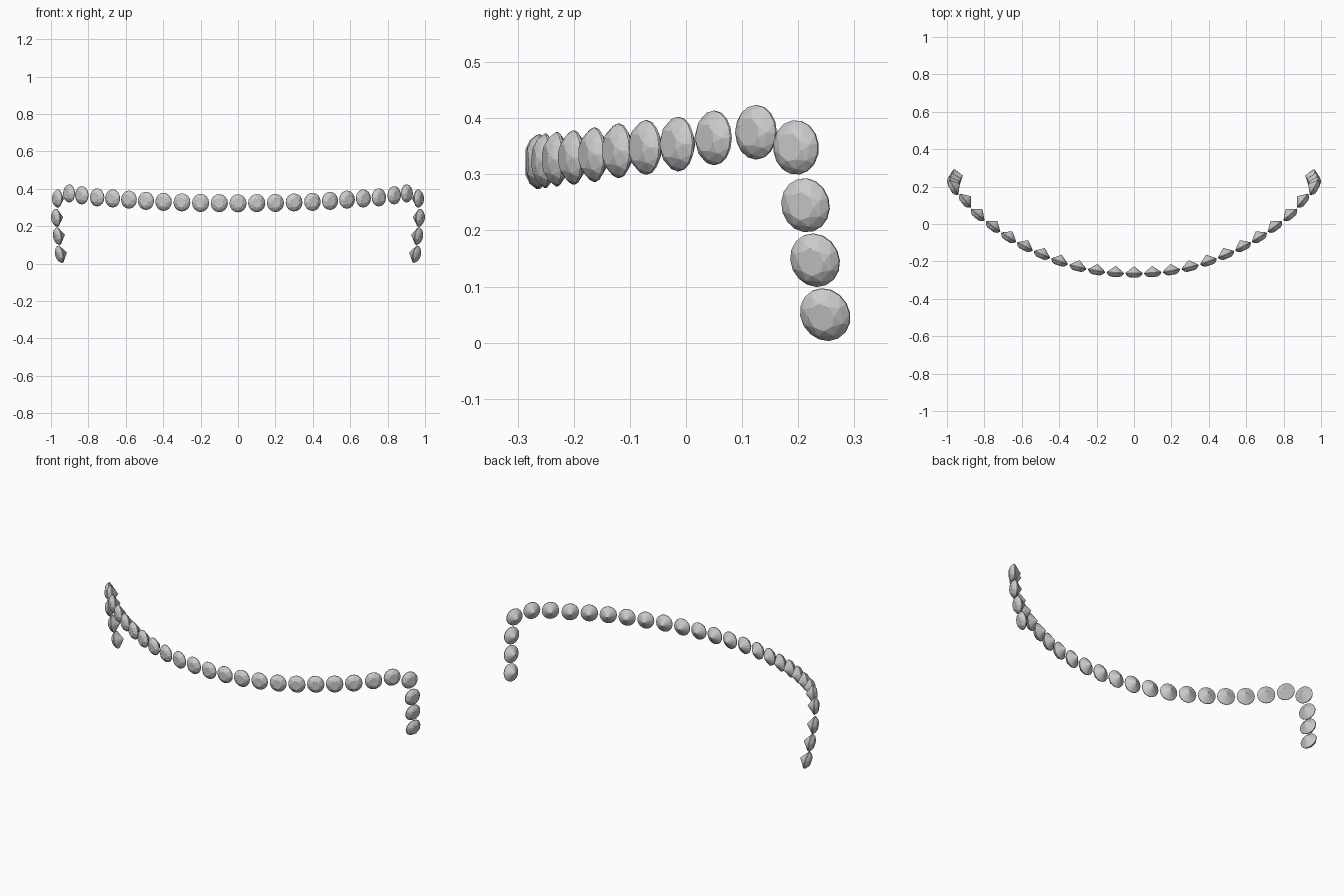
import bpy, bmesh, math
from mathutils import Vector, Matrix

if "Cube" in bpy.data.objects:
    bpy.data.objects.remove(bpy.data.objects["Cube"])

W, H = 0.046, 0.0485          # half width / half height of an oval stone
CROWN, PAVILION = 0.022, 0.038


def ring(n, r, z, turn=0.0):
    return [(W * r * math.cos(2 * math.pi * (i + turn) / n),
             H * r * math.sin(2 * math.pi * (i + turn) / n), z) for i in range(n)]


# Shared oval brilliant-cut gem: table, crown, girdle and pointed pavilion
def gem_mesh():
    bm = bmesh.new()
    pts = (ring(8, 0.52, CROWN, 0.5) + ring(8, 0.80, 0.0145) + ring(16, 1.0, 0.002)
           + ring(16, 1.0, -0.002) + [(0, 0, -PAVILION)])
    for p in pts:
        bm.verts.new(p)
    bmesh.ops.convex_hull(bm, input=bm.verts)
    bmesh.ops.dissolve_limit(bm, angle_limit=0.01, verts=bm.verts, edges=bm.edges)
    bmesh.ops.recalc_face_normals(bm, faces=bm.faces)
    me = bpy.data.meshes.new("oval_gem")
    bm.to_mesh(me)
    bm.free()
    return me


GEM = gem_mesh()


# Place a gem: azimuth turns from front (-y) to the side, pitch tips it, roll spins it
def place(name, pos, azimuth, pitch=0, roll=0, side=1):
    a, p, r = map(math.radians, (azimuth, pitch, roll))
    n = Vector((math.sin(a) * math.cos(p), -math.cos(a) * math.cos(p), math.sin(p)))
    back = Vector((-math.cos(a), -math.sin(a), 0))
    up = back.cross(n)
    if up.z < 0:
        up = -up
    v = up * math.cos(r) + back * math.sin(r)
    pos = Vector(pos)
    if side < 0:
        for q in (n, v, pos):
            q.x = -q.x
    u = v.cross(n)
    m = Matrix((u, v, n)).transposed().to_4x4()
    m.translation = pos
    ob = bpy.data.objects.new(name, GEM)
    ob.matrix_world = m
    bpy.context.collection.objects.link(ob)


# Curved front row, centre to corner (x, y, z)
row = [(0, -.264, .322), (.1, -.261, .323), (.2, -.25, .324), (.3, -.23, .327),
       (.398, -.2, .330), (.492, -.163, .335), (.583, -.12, .342), (.67, -.071, .348),
       (.753, -.014, .354), (.835, .05, .365), (.902, .125, .375)]
row_azimuth = [0, 4, 9, 14, 19, 23, 27, 32, 36, 41, 51]

# Hanging side stones: position, azimuth, pitch, roll
drop = [((.964, .196, .348), 60, 0, 8), ((.970, .213, .245), 67, -5, 16),
        ((.961, .230, .147), 70, -10, 22), ((.950, .248, .05), 72, -14, 26)]

place("centre_gem", row[0], 0)
for side, label in ((1, "right"), (-1, "left")):
    for pos, az in zip(row[1:], row_azimuth[1:]):
        place(f"{label}_row_gem", pos, az, side=side)
    for pos, az, pitch, roll in drop:
        place(f"{label}_drop_gem", pos, az, pitch, roll, side)
